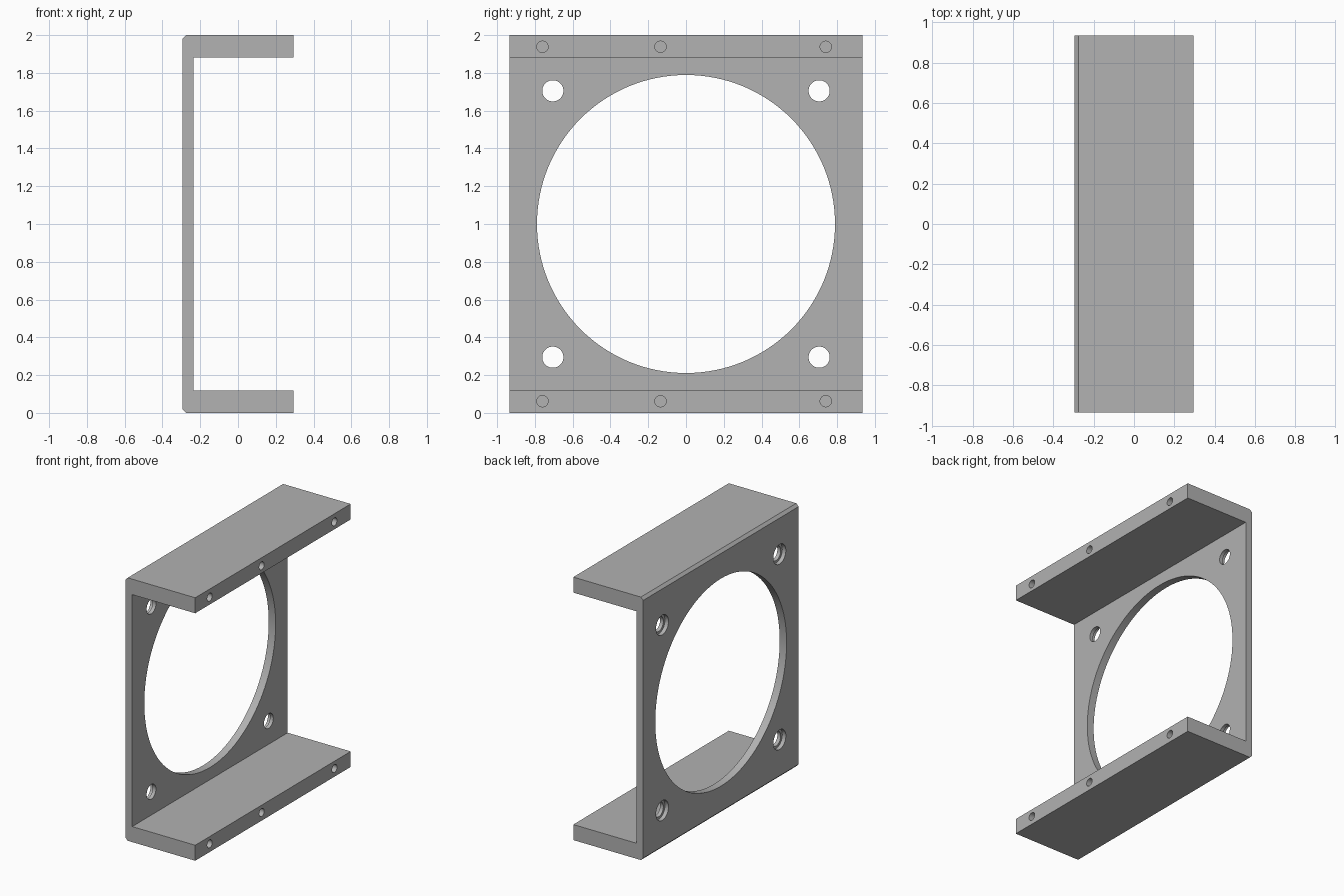
import bpy, bmesh, math
from mathutils import Matrix

if "Cube" in bpy.data.objects:
    bpy.data.objects.remove(bpy.data.objects["Cube"])

X, Y, H = 0.294, 0.934, 2.0      # half depth, half width, height
WALL, FLANGE, CH = 0.058, 0.118, 0.02
INNER = -X + WALL

grey = bpy.data.materials.new("plain grey")
grey.diffuse_color = (0.445, 0.445, 0.445, 1)
grey.use_nodes = True
grey.node_tree.nodes["Principled BSDF"].inputs["Base Color"].default_value = grey.diffuse_color


def make_object(name, bm):
    bmesh.ops.recalc_face_normals(bm, faces=bm.faces)
    mesh = bpy.data.meshes.new(name)
    bm.to_mesh(mesh)
    bm.free()
    mesh.materials.append(grey)
    obj = bpy.data.objects.new(name, mesh)
    bpy.context.collection.objects.link(obj)
    return obj


def add_cylinder(bm, x0, x1, y, z, r, segments):
    """Cylinder running along x from x0 to x1."""
    place = Matrix.Translation(((x0 + x1) / 2, y, z)) @ Matrix.Rotation(math.pi / 2, 4, 'Y')
    bmesh.ops.create_cone(bm, cap_ends=True, segments=segments, radius1=r,
                          radius2=r, depth=x1 - x0, matrix=place)


# C-shaped bracket: side profile extruded along y
profile = [(-X + CH, 0), (X, 0), (X, FLANGE), (INNER, FLANGE),
           (INNER, H - FLANGE), (X, H - FLANGE), (X, H), (-X + CH, H),
           (-X, H - CH), (-X, CH)]
bm = bmesh.new()
face = bm.faces.new([bm.verts.new((x, -Y, z)) for x, z in profile])
ext = bmesh.ops.extrude_face_region(bm, geom=[face])
bmesh.ops.translate(bm, vec=(0, 2 * Y, 0),
                    verts=[v for v in ext["geom"] if isinstance(v, bmesh.types.BMVert)])
bracket = make_object("fan_bracket", bm)

# Cutters: large opening, mounting holes, blind screw holes in flange edges
holes = bmesh.new()
bores = bmesh.new()
add_cylinder(holes, -X - 0.1, INNER + 0.1, 0, 1, 0.789, 128)
for sy in (-1, 1):
    for sz in (-1, 1):
        y, z = sy * 0.705, 1 + sz * 0.705
        add_cylinder(holes, -X - 0.1, INNER + 0.1, y, z, 0.056, 40)
        add_cylinder(bores, -X - 0.1, -X + 0.03, y, z, 0.075, 40)
for y in (-0.76, -0.135, 0.74):
    for z in (0.062, H - 0.062):
        add_cylinder(holes, X - 0.25, X + 0.1, y, z, 0.03, 32)

bpy.context.view_layer.objects.active = bracket
bracket.select_set(True)
for name, cutter_mesh in (("hole_cutter", holes), ("counterbore_cutter", bores)):
    cutter = make_object(name, cutter_mesh)
    cutter.hide_render = True
    mod = bracket.modifiers.new(name, 'BOOLEAN')
    mod.operation = 'DIFFERENCE'
    mod.solver = 'EXACT'
    mod.object = cutter
    bpy.ops.object.modifier_apply(modifier=mod.name)
    bpy.data.objects.remove(cutter)

# Smooth hole walls, crisp edges everywhere else
bpy.ops.object.shade_smooth_by_angle(angle=math.radians(30))
